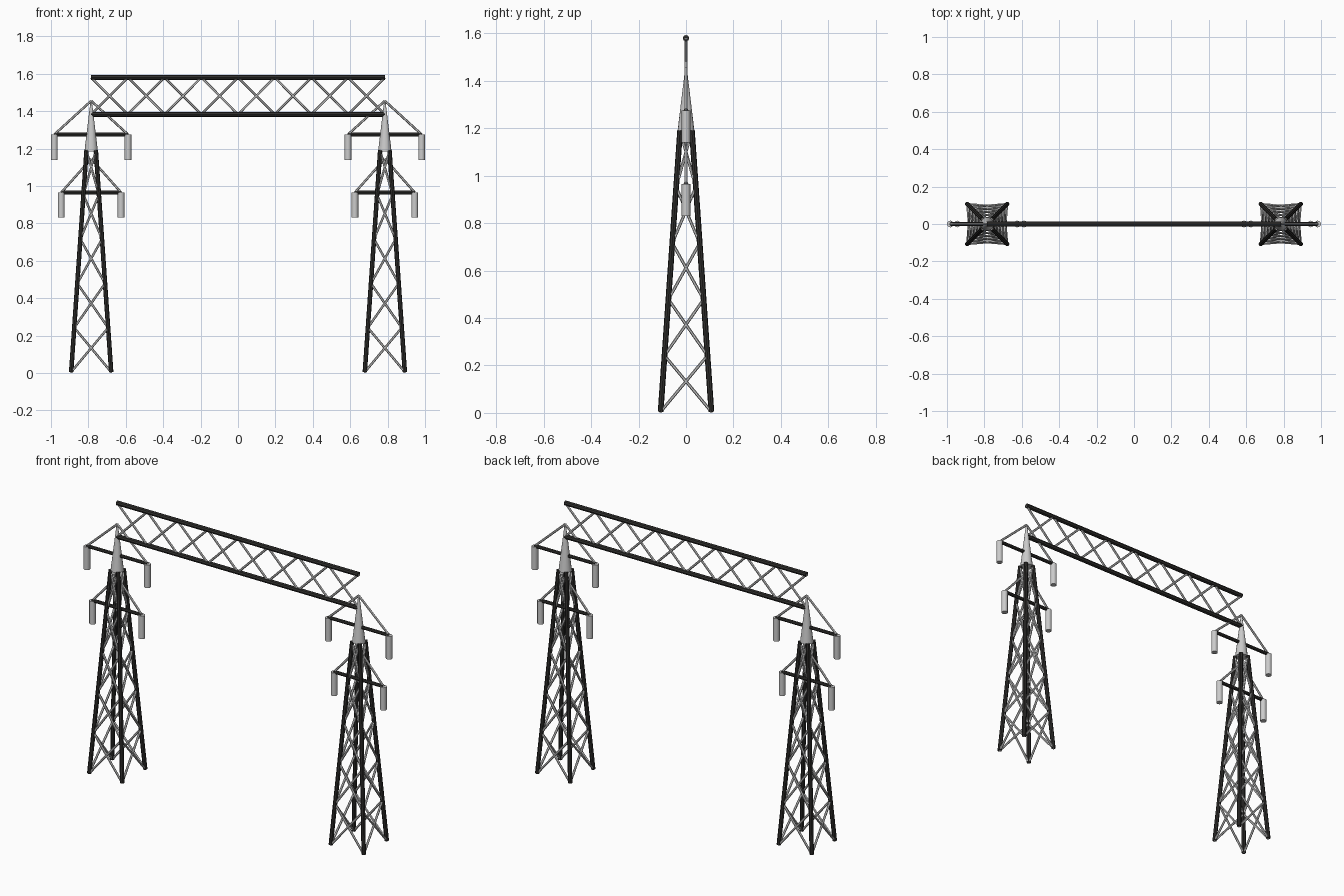
import bpy, bmesh, math
from mathutils import Vector, Matrix

if "Cube" in bpy.data.objects:
    bpy.data.objects.remove(bpy.data.objects["Cube"])

dark = bpy.data.materials.new("dark_steel")
dark.diffuse_color = (0.03, 0.029, 0.027, 1)
dark.use_nodes = True
dark.node_tree.nodes["Principled BSDF"].inputs["Base Color"].default_value = dark.diffuse_color


def rods(name, segments, r, sides=8, r_top=None, mat=None):
    """One object made of straight capped rods between point pairs."""
    bm = bmesh.new()
    for a, b in segments:
        a, b = Vector(a), Vector(b)
        d = b - a
        m = Matrix.Translation((a + b) / 2) @ d.to_track_quat('Z', 'Y').to_matrix().to_4x4()
        bmesh.ops.create_cone(bm, cap_ends=True, segments=sides, radius1=r,
                              radius2=r if r_top is None else r_top,
                              depth=d.length, matrix=m)
    me = bpy.data.meshes.new(name)
    bm.to_mesh(me)
    bm.free()
    ob = bpy.data.objects.new(name, me)
    bpy.context.collection.objects.link(ob)
    if mat:
        me.materials.append(mat)
    bpy.context.view_layer.objects.active = ob
    ob.select_set(True)
    bpy.ops.object.shade_smooth_by_angle(angle=math.radians(40))
    ob.select_set(False)
    return ob


TX = 0.785                      # tower centre
Z0, Z1 = 0.005, 1.19            # leg bottom and top
W0, W1 = 0.107, 0.025           # half spread of legs at bottom and top
LEVELS = 5
CORNERS = [(-1, -1), (1, -1), (1, 1), (-1, 1)]


def corner(cx, i, t):
    w = W0 + (W1 - W0) * t
    sx, sy = CORNERS[i % 4]
    return (cx + sx * w, sy * w, Z0 + (Z1 - Z0) * t)


for side, cx in (("left", -TX), ("right", TX)):
    # four tapering legs
    rods(side + "_tower_legs", [(corner(cx, i, 0), corner(cx, i, 1)) for i in range(4)],
         0.012, mat=dark)

    # crossed bracing on the four faces
    braces = []
    for k in range(LEVELS):
        a, b = k / LEVELS, (k + 1) / LEVELS
        for i in range(4):
            braces += [(corner(cx, i, a), corner(cx, i + 1, b)),
                       (corner(cx, i + 1, a), corner(cx, i, b))]
    rods(side + "_tower_braces", braces, 0.0065, 6)

    # pointed cap
    rods(side + "_tower_cap", [((cx, 0, 1.185), (cx, 0, 1.45))], 0.036, 16, r_top=0.004)

    # cross arms with hangers and insulators
    for level, z, reach in (("lower", 0.965, 0.16), ("upper", 1.275, 0.197)):
        name = f"{side}_{level}_"
        tips = [(cx - reach, 0, z), (cx + reach, 0, z)]
        rods(name + "cross_arm", [tips], 0.01, mat=dark)
        rods(name + "hangers", [(p, (cx, 0, z + 0.18)) for p in tips], 0.0065, 6)
        rods(name + "insulators", [((p[0], 0, z - 0.135), p) for p in tips], 0.018, 12)

# overhead truss between the towers
ZB, ZT, PANELS = 1.383, 1.58, 8
rods("truss_chords", [((-TX, 0, z), (TX, 0, z)) for z in (ZB, ZT)], 0.0135, mat=dark)
lattice = []
for k in range(PANELS):
    a = -TX + 2 * TX * k / PANELS
    b = a + 2 * TX / PANELS
    lattice += [((a, 0, ZB), (b, 0, ZT)), ((a, 0, ZT), (b, 0, ZB))]
rods("truss_lattice", lattice, 0.0065, 6)
